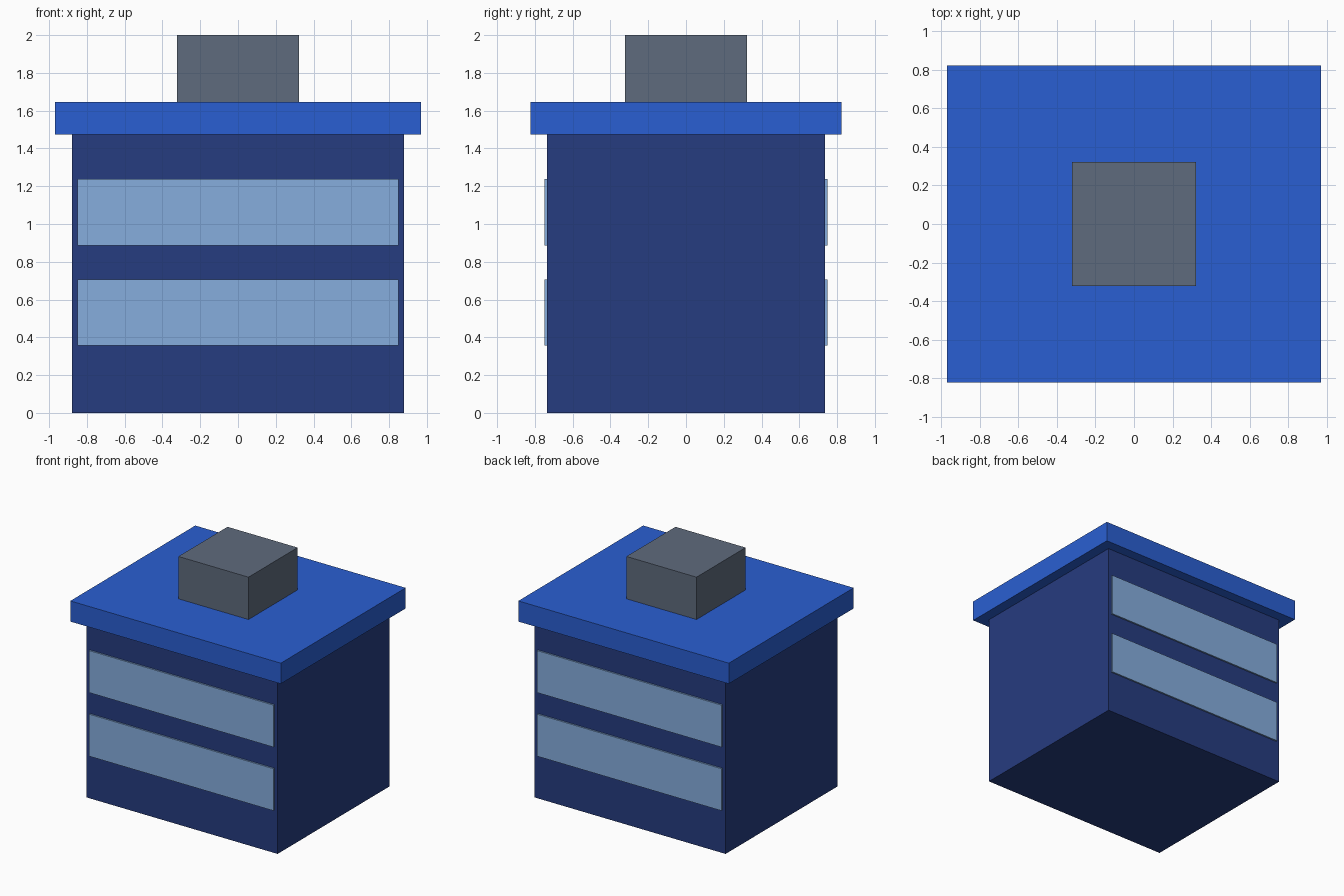
import bpy

if "Cube" in bpy.data.objects:
    bpy.data.objects.remove(bpy.data.objects["Cube"])


def material(name, rgb):
    # sRGB 0-255 to linear
    mat = bpy.data.materials.new(name)
    mat.diffuse_color = [((c / 255 + 0.055) / 1.055) ** 2.4 for c in rgb] + [1]
    mat.use_nodes = True
    mat.node_tree.nodes["Principled BSDF"].inputs["Base Color"].default_value = mat.diffuse_color
    return mat


def box(name, half_x, y0, y1, z0, z1, mat):
    bpy.ops.mesh.primitive_cube_add(size=1, location=(0, (y0 + y1) / 2, (z0 + z1) / 2))
    obj = bpy.context.object
    obj.name = name
    obj.scale = (2 * half_x, y1 - y0, z1 - z0)
    bpy.ops.object.transform_apply(location=False, rotation=False, scale=True)
    obj.data.materials.append(mat)
    return obj


navy = material("navy_wall", (38, 60, 128))
blue = material("blue_roof", (42, 95, 210))
glass = material("pale_glass", (134, 174, 222))
grey = material("slate_grey", (95, 107, 125))

# Main block, overhanging roof slab and rooftop unit
box("building_body", 0.88, -0.735, 0.735, 0, 1.475, navy)
box("roof_slab", 0.97, -0.822, 0.822, 1.475, 1.647, blue)
box("rooftop_unit", 0.323, -0.323, 0.323, 1.647, 2.0, grey)

# Window bands on the front and back
for floor, (z0, z1) in (("lower", (0.357, 0.707)), ("upper", (0.887, 1.237))):
    box(f"front_{floor}_window", 0.85, -0.748, -0.72, z0, z1, glass)
    box(f"back_{floor}_window", 0.85, 0.72, 0.748, z0, z1, glass)
